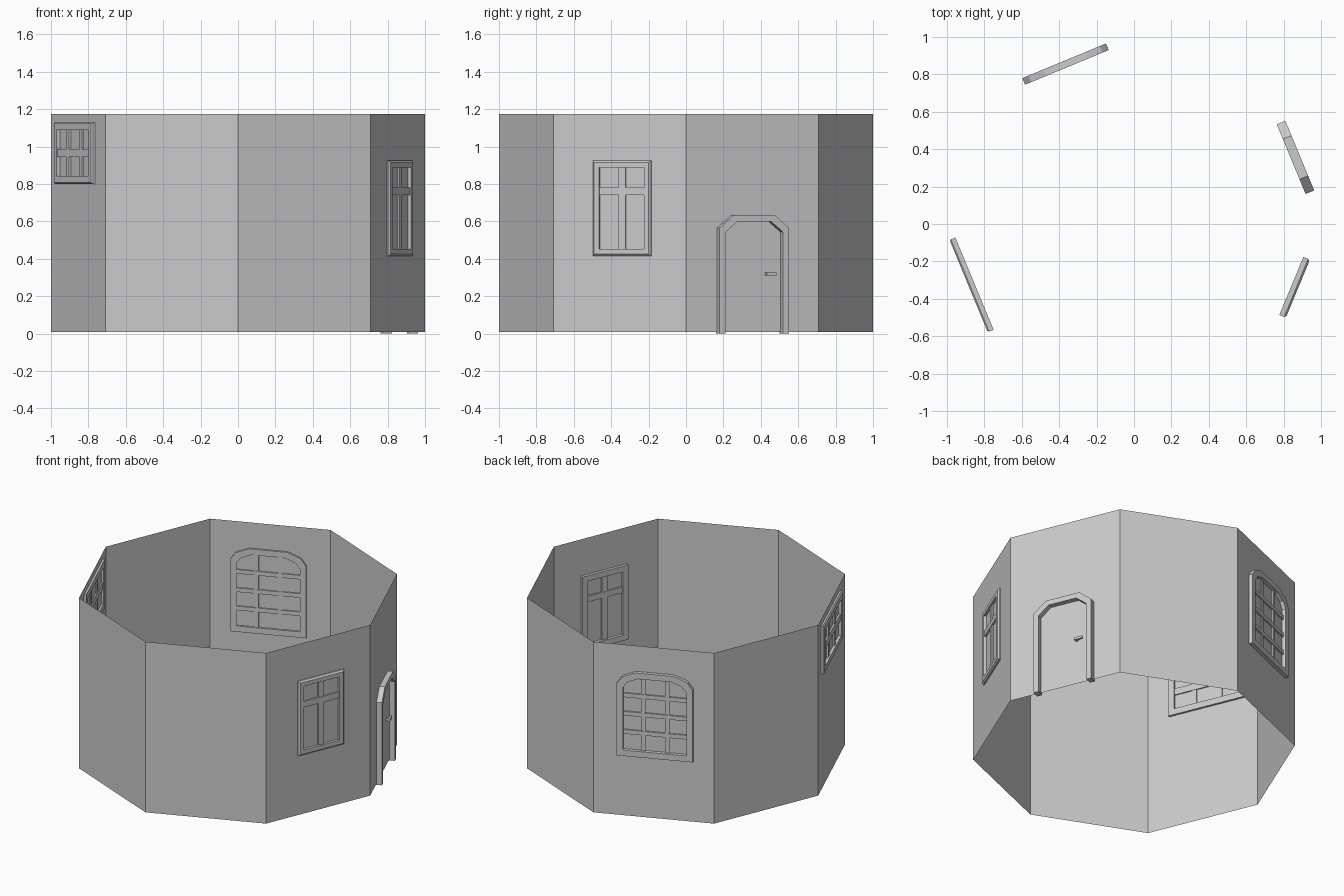
import bpy, bmesh
from math import radians, cos, sin
from mathutils import Matrix

if "Cube" in bpy.data.objects:
    bpy.data.objects.remove(bpy.data.objects["Cube"])

APOTHEM = cos(radians(22.5))
WALL_BASE, WALL_TOP = 0.0085, 1.175


def facet(angle):
    """Local (u along wall, d outward, z up) to world for one wall facet."""
    a = radians(angle)
    n, t = (cos(a), sin(a)), (-sin(a), cos(a))
    return Matrix(((t[0], n[0], 0, n[0] * APOTHEM),
                   (t[1], n[1], 0, n[1] * APOTHEM),
                   (0, 0, 1, 0), (0, 0, 0, 1)))


def finish(bm, name, matrix=None):
    bmesh.ops.recalc_face_normals(bm, faces=bm.faces)
    if matrix:
        bmesh.ops.transform(bm, matrix=matrix, verts=bm.verts)
    mesh = bpy.data.meshes.new(name)
    bm.to_mesh(mesh)
    bm.free()
    ob = bpy.data.objects.new(name, mesh)
    bpy.context.collection.objects.link(ob)
    return ob


def outline(u0, u1, z0, z1, corner):
    """Upright outline; corner lists (in from side, down from top) points."""
    right = [(u1 - i, z1 - d) for i, d in corner]
    left = [(u0 + i, z1 - d) for i, d in reversed(corner)]
    return [(u1, z0)] + right + left + [(u0, z0)]


def frame(name, angle, u0, u1, z0, z1, border, back, front,
          corner=((0, 0),), bevel=0.0, sill=True):
    def loop(inset, d):
        bottom = z0 + (inset if sill else 0)
        k = 1 - inset / 0.2
        c = [(i * k, dn * k) for i, dn in corner]
        return [(u, d, z) for u, z in
                outline(u0 + inset, u1 - inset, bottom, z1 - inset, c)]
    section = [loop(0, back), loop(0, front - bevel)]
    if bevel:
        section.append(loop(bevel, front))
    section += [loop(border, front), loop(border, back)]
    bm = bmesh.new()
    rings = [[bm.verts.new(p) for p in ring] for ring in section]
    count = len(rings[0])
    for r, ring in enumerate(rings):
        nxt = rings[(r + 1) % len(rings)]
        for i in range(count if sill else count - 1):
            j = (i + 1) % count
            bm.faces.new((ring[i], ring[j], nxt[j], nxt[i]))
    if not sill:
        for end in (0, -1):
            bm.faces.new([ring[end] for ring in rings])
    return finish(bm, name, facet(angle))


def bars(name, angle, boxes):
    """Boxes given as u0, u1, z0, z1, back, front on a facet."""
    bm = bmesh.new()
    for u0, u1, z0, z1, d0, d1 in boxes:
        m = (Matrix.Translation(((u0 + u1) / 2, (d0 + d1) / 2, (z0 + z1) / 2))
             @ Matrix.Diagonal((u1 - u0, d1 - d0, z1 - z0, 1)))
        bmesh.ops.create_cube(bm, size=1, matrix=m)
    return finish(bm, name, facet(angle))


# Octagonal open wall
bm = bmesh.new()
low, high = [[bm.verts.new((cos(radians(45 * i)), sin(radians(45 * i)), z))
              for i in range(8)] for z in (WALL_BASE, WALL_TOP)]
for i in range(8):
    j = (i + 1) % 8
    bm.faces.new((low[i], low[j], high[j], high[i]))
finish(bm, "octagon_wall")

# Door: chamfered surround and handle
frame("door_frame", 22.5, -0.203, 0.2, 0, 0.635, 0.035, -0.015, 0.035,
      corner=((0, 0.07), (0.085, 0)), sill=False)
bars("door_handle", 22.5, [(0.075, 0.13, 0.31, 0.327, 0.014, 0.026),
                           (0.075, 0.092, 0.31, 0.327, -0.004, 0.02)])

# Tall window with cross bars
frame("tall_window_frame", -22.5, -0.152, 0.184, 0.415, 0.925, 0.038,
      -0.02, 0.018, bevel=0.01)
bars("tall_window_bars", -22.5, [(-0.115, 0.147, 0.74, 0.78, -0.012, 0.012),
                                 (-0.004, 0.036, 0.45, 0.89, -0.01, 0.009)])

# Arched window with a grid of glazing bars
frame("arched_window_frame", 112.5, -0.231, 0.253, 0.425, 1.0, 0.04,
      -0.013, 0.025, corner=((0, 0.085), (0.035, 0.035), (0.12, 0)))
grid = [(-0.195, 0.217, z - 0.014, z + 0.014, -0.009, 0.011)
        for z in (0.585, 0.71, 0.835)]
grid += [(u - 0.014, u + 0.014, 0.46, 0.965, -0.007, 0.009)
         for u in (-0.065, 0.087)]
bars("arched_window_bars", 112.5, grid)

# Wide high window with bars
frame("wide_window_frame", 202.5, -0.299, 0.235, 0.8, 1.13, 0.042,
      -0.014, 0.02, bevel=0.008)
grid = [(-0.26, 0.195, 0.943, 0.988, -0.008, 0.013)]
grid += [(u - 0.016, u + 0.016, 0.84, 1.09, -0.006, 0.01)
         for u in (-0.122, 0.058)]
bars("wide_window_bars", 202.5, grid)
